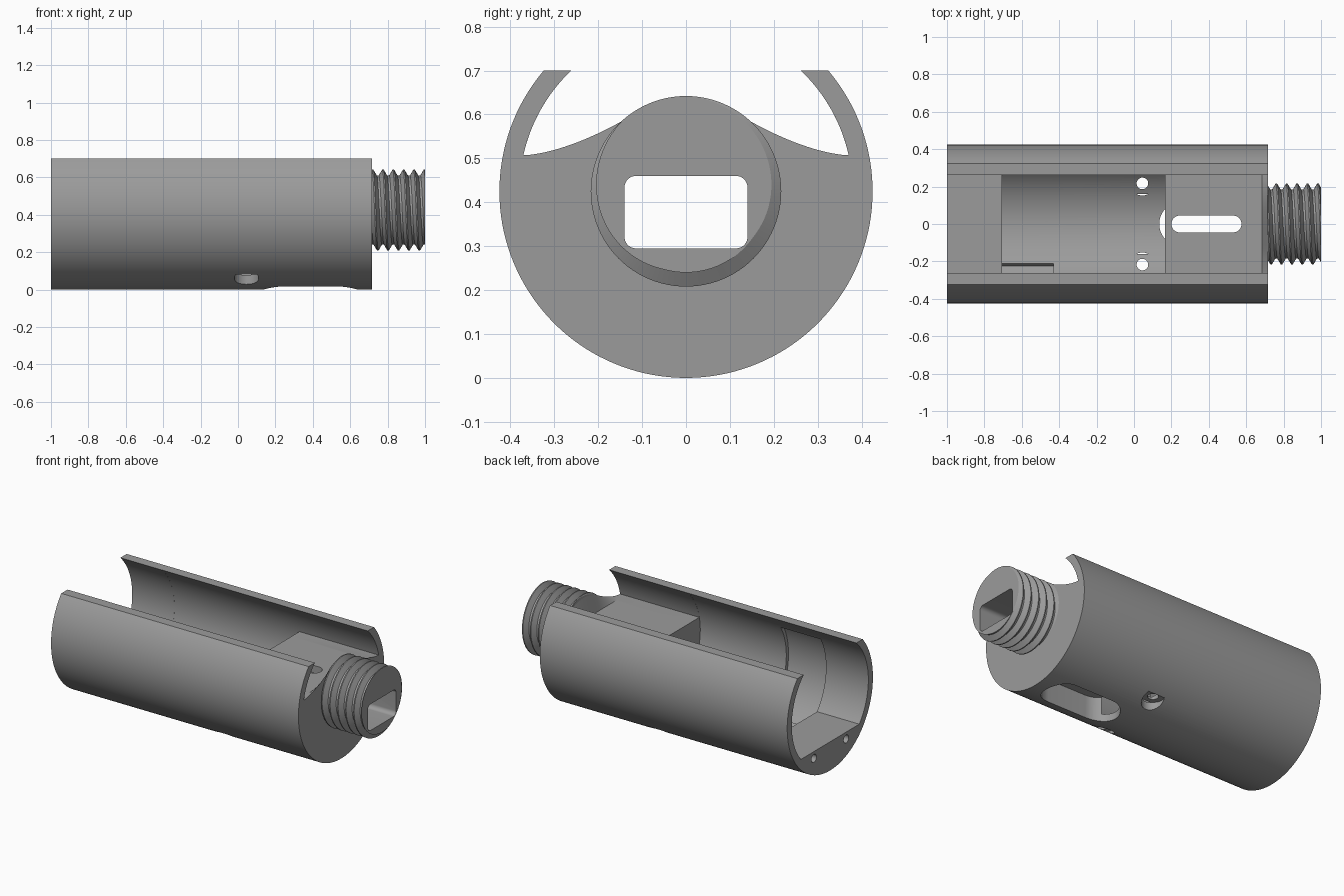
import bpy, bmesh, math

if "Cube" in bpy.data.objects:
    bpy.data.objects.remove(bpy.data.objects["Cube"])

CZ = 0.425          # height of the tube axis
R_OUT, R_IN = 0.425, 0.38
X0, X1 = -1.0, 0.717

grey = bpy.data.materials.new("grey")
grey.diffuse_color = (0.33, 0.33, 0.33, 1)
grey.use_nodes = True
grey.node_tree.nodes["Principled BSDF"].inputs["Base Color"].default_value = grey.diffuse_color


def loft(name, rings):
    """Closed solid skinned through rings of equal point count."""
    bm = bmesh.new()
    vs = [[bm.verts.new(p) for p in ring] for ring in rings]
    n = len(vs[0])
    for a, b in zip(vs, vs[1:]):
        for i in range(n):
            j = (i + 1) % n
            bm.faces.new((a[i], a[j], b[j], b[i]))
    bm.faces.new(vs[0][::-1])
    bm.faces.new(vs[-1])
    bmesh.ops.remove_doubles(bm, verts=bm.verts, dist=1e-5)
    bmesh.ops.recalc_face_normals(bm, faces=bm.faces)
    me = bpy.data.meshes.new(name)
    bm.to_mesh(me)
    bm.free()
    me.materials.append(grey)
    ob = bpy.data.objects.new(name, me)
    bpy.context.collection.objects.link(ob)
    return ob


def along_x(name, prof, xa, xb):
    return loft(name, [[(x, y, z) for y, z in prof] for x in (xa, xb)])


def along_z(name, prof, za, zb):
    return loft(name, [[(x, y, z) for x, y in prof] for z in (za, zb)])


def arc(cx, cy, r, a0, a1, n):
    return [(cx + r * math.cos(math.radians(a0 + (a1 - a0) * i / n)),
             cy + r * math.sin(math.radians(a0 + (a1 - a0) * i / n))) for i in range(n + 1)]


def circle(cx, cy, r, n):
    return arc(cx, cy, r, 0, 360, n)[:-1]


def rounded(xa, xb, ya, yb, r, n=12):
    pts = []
    for cx, cy, a in ((xb - r, yb - r, 0), (xa + r, yb - r, 90),
                      (xa + r, ya + r, 180), (xb - r, ya + r, 270)):
        pts += arc(cx, cy, r, a, a + 90, n)
    return pts


def cut(ob, cutters):
    for c in cutters:
        m = ob.modifiers.new("cut", 'BOOLEAN')
        m.operation, m.solver, m.object = 'DIFFERENCE', 'EXACT', c
        bpy.context.view_layer.objects.active = ob
        bpy.ops.object.modifier_apply(modifier=m.name)
    for c in cutters:
        bpy.data.objects.remove(c)


def smooth(ob):
    bpy.ops.object.select_all(action='DESELECT')
    ob.select_set(True)
    bpy.context.view_layer.objects.active = ob
    bpy.ops.object.shade_smooth_by_angle(angle=math.radians(25))


# Rectangular passage shared by the block and the neck
def passage(xa):
    return along_x("passage_cutter", rounded(-0.14, 0.14, 0.295, 0.46, 0.026), xa, 1.1)


# Tube body
body = along_x("tube_body", circle(0, CZ, R_OUT, 144), X0, X1)

# Open top and main pocket
cutters = [
    along_x("top_cutter", [(-0.6, 0.70), (0.6, 0.70), (0.6, 1), (-0.6, 1)], -1.1, 1.1),
    along_x("pocket_cutter", circle(0, CZ, R_IN, 144), -0.707, 0.167),
]

# Shelf at the open end
a = math.degrees(math.asin((0.18 - CZ) / 0.3795))
cutters.append(along_x("shelf_cutter", arc(0, CZ, 0.3795, a, 180 - a, 100), -1.1, -0.70))

# Space above the block, with a saddle rising to the neck at the end
Z_BLOCK = 0.507
ab = math.degrees(math.asin((Z_BLOCK - CZ) / 0.3795))
upper = arc(0, CZ, 0.3795, ab, 180 - ab, 64)
ye = upper[0][0]


def saddle(y):
    y = abs(y)
    if y < 0.14:
        return CZ + math.sqrt(0.215 ** 2 - y * y)
    return Z_BLOCK + 0.081 * max(0, (ye - y) / (ye - 0.14)) ** 1.6


ys = [-ye + 2 * ye * i / 40 for i in range(1, 40)]
flat = upper + [(y, Z_BLOCK) for y in ys]
raised = upper + [(y, saddle(y)) for y in ys]
cutters.append(loft("block_cutter", [[(x, y, z) for y, z in p] for x, p in
                                     ((0.16, flat), (0.685, flat), (X1, raised), (0.75, raised))]))

# Shallow recess in one wall
cutters.append(along_x("recess_cutter",
                       arc(0, CZ, 0.402, 149, 236, 40) + arc(0, CZ, 0.36, 236, 149, 40),
                       -0.706, -0.43))

# Slot through the block, wider underneath
cutters += [
    along_z("slot_cutter", rounded(0.20, 0.575, -0.045, 0.045, 0.0449), -0.1, 0.65),
    along_z("slot_recess_cutter", rounded(0.135, 0.64, -0.119, 0.119, 0.1189), -0.1, 0.16),
    passage(0.1),
]

# Screw holes: counterbored in the floor, plain in the shelf end
for s in (-1, 1):
    cutters += [
        along_z("hole_cutter", circle(0.045, s * 0.217, 0.031, 32), -0.1, 0.25),
        along_z("counterbore_cutter", circle(0.045, s * 0.217, 0.065, 32), -0.1, 0.08),
        along_x("end_hole_cutter", circle(s * 0.16, 0.137, 0.025, 24), -1.1, -0.69),
    ]
cut(body, cutters)
smooth(body)

# Threaded neck: helical profile, pointed crests and narrow flat roots
PITCH, CREST_X, ROOT, CREST = 0.0555, 0.775, 0.185, 0.217
XN = X1 - 0.004


def thread_radius(u):
    d = abs(u - round(u))
    return ROOT + (CREST - ROOT) * min(1, max(0, (0.40 - d) / 0.34))


N = 96
steps = [k + f for k in range(-4, 8) for f in (-0.40, -0.06, 0.06, 0.40)]
rings = []
for u in steps:
    ring = []
    for i in range(N):
        t = 2 * math.pi * i / N
        turn = (t - math.pi / 2) / (2 * math.pi)
        x = min(1.0, max(XN, CREST_X + PITCH * (u + turn)))
        r = thread_radius((x - CREST_X) / PITCH - turn)
        ring.append((x, r * math.cos(t), CZ + r * math.sin(t)))
    # the seam joins one pitch over, so shift is absorbed by building per turn
    rings.append(ring)

bm = bmesh.new()
grid = [[bm.verts.new(p) for p in ring] for ring in rings]
M = len(rings)
for k in range(M - 1):
    for i in range(N):
        if i < N - 1:
            quad = (grid[k][i], grid[k][i + 1], grid[k + 1][i + 1], grid[k + 1][i])
        elif k >= 4:        # seam: last column meets the first column one pitch on
            quad = (grid[k - 4][i], grid[k][0], grid[k + 1][0], grid[k - 3][i])
        else:
            continue
        if len({tuple(round(c, 5) for c in v.co) for v in quad}) > 2:
            bm.faces.new(quad)
bmesh.ops.remove_doubles(bm, verts=bm.verts, dist=1e-5)
bmesh.ops.dissolve_degenerate(bm, edges=bm.edges, dist=1e-6)
bmesh.ops.delete(bm, geom=[v for v in bm.verts if not v.link_faces], context='VERTS')
bmesh.ops.holes_fill(bm, edges=[e for e in bm.edges if e.is_boundary], sides=0)
bmesh.ops.recalc_face_normals(bm, faces=bm.faces)
me = bpy.data.meshes.new("threaded_neck")
bm.to_mesh(me)
bm.free()
me.materials.append(grey)
neck = bpy.data.objects.new("threaded_neck", me)
bpy.context.collection.objects.link(neck)
cut(neck, [passage(0.5)])
smooth(neck)
